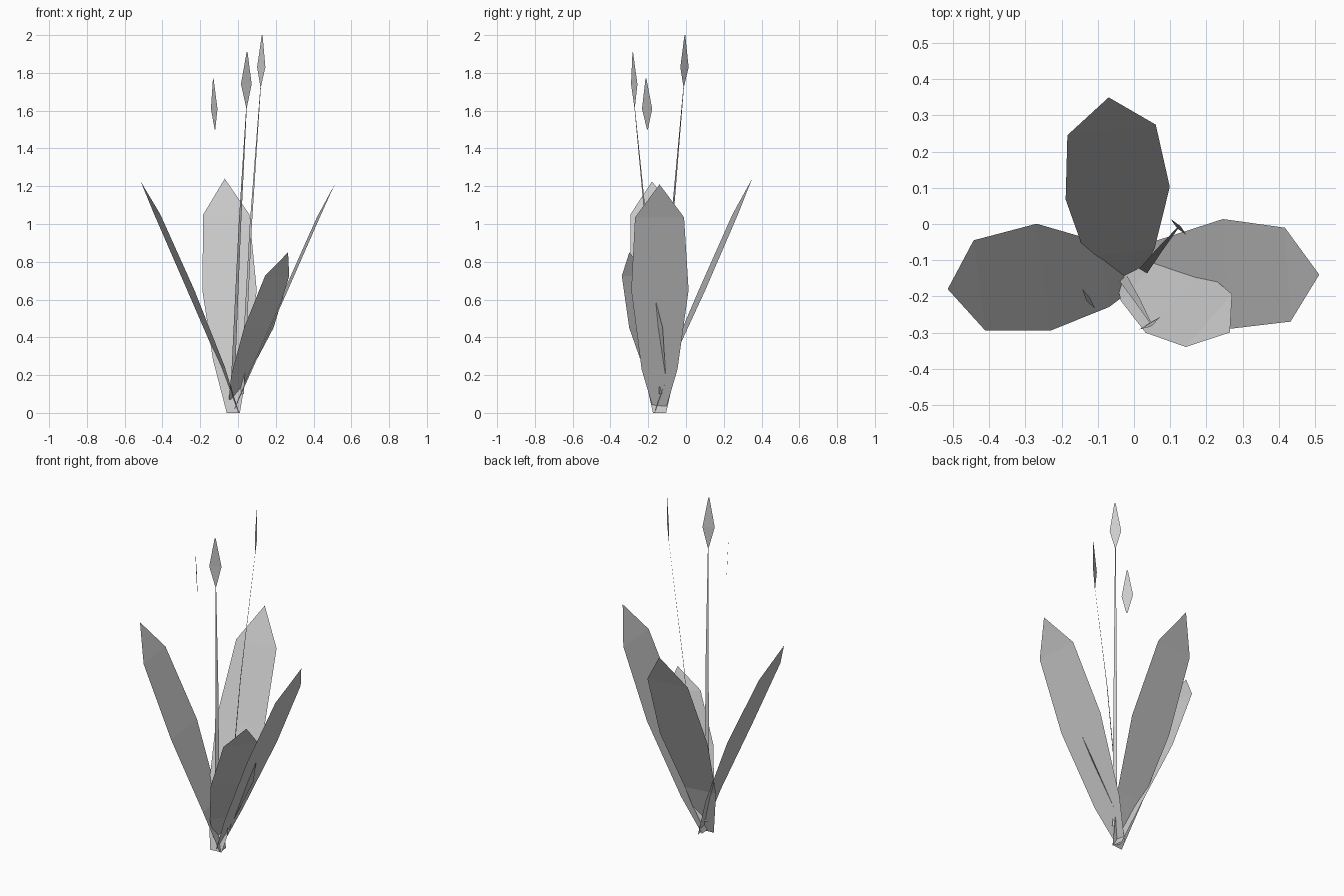
import bpy
from mathutils import Vector


def strip(name, mids, halves, side):
    """Flat ribbon: pairs of points either side of a midrib; zero half-width makes a point."""
    side = Vector((side[0], side[1], 0)).normalized()
    verts, rows, faces = [], [], []
    for m, h in zip(mids, halves):
        m = Vector(m)
        pts = [m] if h == 0 else [m - side * h, m + side * h]
        rows.append(list(range(len(verts), len(verts) + len(pts))))
        verts += pts
    for a, b in zip(rows, rows[1:]):
        faces.append(a + b[::-1])
    mesh = bpy.data.meshes.new(name)
    mesh.from_pydata(verts, [], faces)
    ob = bpy.data.objects.new(name, mesh)
    bpy.context.collection.objects.link(ob)
    return ob


def leaf(name, base, low, mid, shoulder, tip, side, halves):
    crease = Vector(shoulder).lerp(Vector(tip), 0.5)
    strip(name, [base, low, mid, shoulder, crease, tip],
          halves + [halves[-1] * 0.5, 0], side)


# broad leaves
leaf("left_leaf", (0.0, -0.14, 0), (-0.08, -0.14, 0.24), (-0.25, -0.147, 0.65),
     (-0.427, -0.17, 1.05), (-0.515, -0.18, 1.225), (0.13, -1),
     [0.035, 0.09, 0.149, 0.126])
leaf("back_leaf", (-0.025, -0.17, 0), (-0.038, -0.08, 0.28), (-0.045, 0.085, 0.65),
     (-0.062, 0.26, 1.05), (-0.07, 0.35, 1.24), (1, 0.12),
     [0.035, 0.095, 0.145, 0.123])
leaf("right_leaf", (-0.025, -0.14, 0.01), (0.07, -0.14, 0.23), (0.255, -0.138, 0.65),
     (0.425, -0.14, 1.035), (0.512, -0.14, 1.21), (0.06, -1),
     [0.03, 0.095, 0.152, 0.13])
leaf("front_leaf", (-0.03, -0.14, 0.07), (0.01, -0.16, 0.2), (0.11, -0.212, 0.45),
     (0.207, -0.267, 0.725), (0.265, -0.30, 0.85), (0.66, 0.75),
     [0.028, 0.07, 0.118, 0.097])


# flower stems and buds
def bud(name, bottom, middle, tip, side, half):
    strip(name, [bottom, middle, tip], [0.003, half, 0.003], side)


strip("tall_stem", [(0.022, -0.135, 0.1), (0.068, -0.075, 1.0), (0.12, -0.012, 1.73)],
      [0.013, 0.008, 0.002], (1, -1))
bud("tall_bud", (0.12, -0.012, 1.73), (0.123, -0.008, 1.83), (0.128, -0.006, 2.0), (1, -1), 0.031)

strip("middle_stem", [(-0.03, -0.15, 0.1), (0.01, -0.212, 1.0), (0.045, -0.272, 1.62)],
      [0.013, 0.008, 0.002], (1, 0.75))
bud("middle_bud", (0.045, -0.272, 1.62), (0.044, -0.274, 1.74), (0.048, -0.282, 1.91), (1, 0.6), 0.033)

bud("small_bud", (-0.122, -0.204, 1.5), (-0.126, -0.206, 1.61), (-0.131, -0.212, 1.77), (0.55, -0.85), 0.032)
